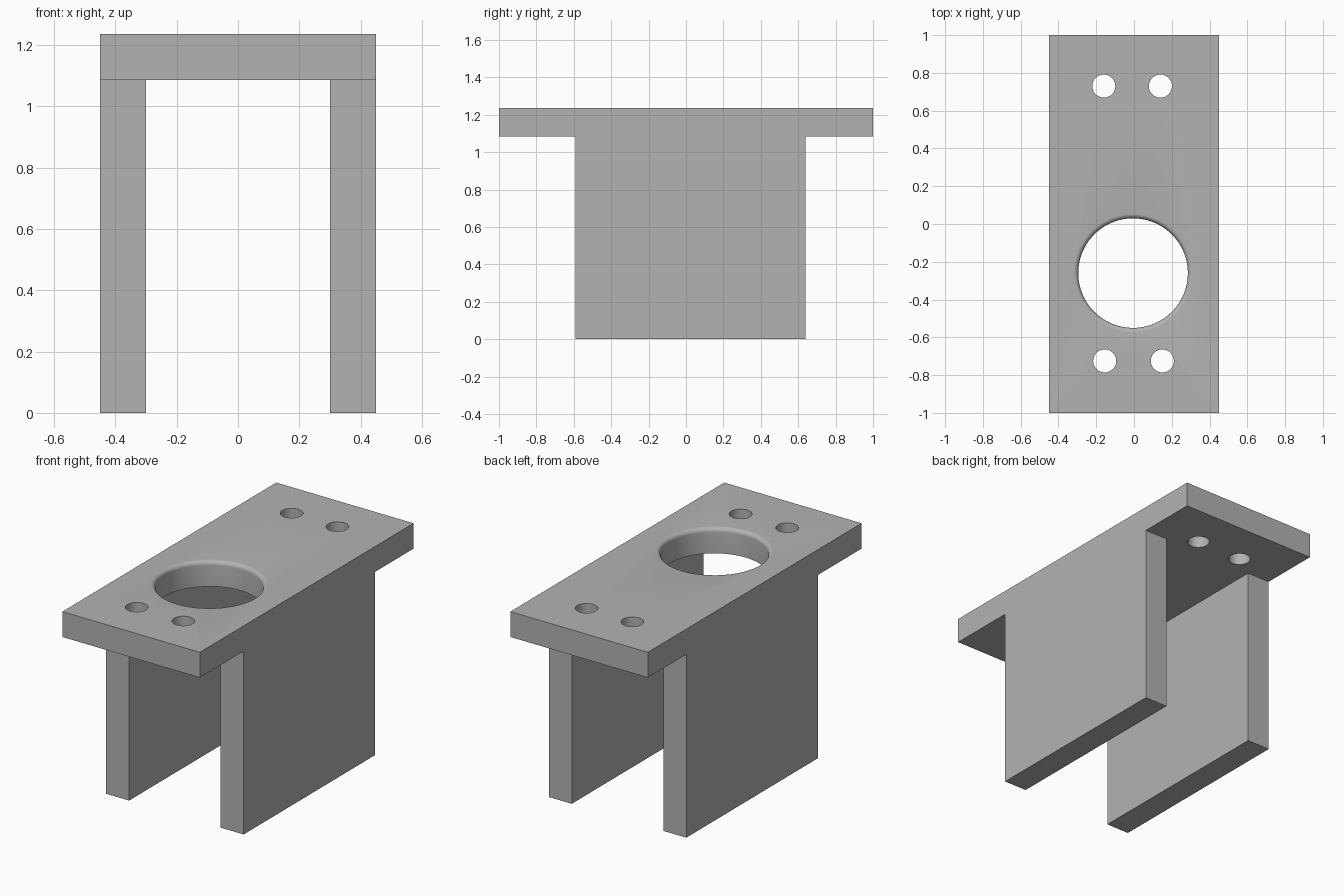
import bpy, bmesh, math

if "Cube" in bpy.data.objects:
    bpy.data.objects.remove(bpy.data.objects["Cube"])

TOP, UNDER = 1.235, 1.085

grey = bpy.data.materials.new("plain grey")
grey.diffuse_color = (0.45, 0.45, 0.45, 1)
grey.use_nodes = True
grey.node_tree.nodes["Principled BSDF"].inputs["Base Color"].default_value = grey.diffuse_color


def box(name, x, y, z):
    """Box from (min, max) ranges on each axis."""
    bpy.ops.mesh.primitive_cube_add(size=1, location=[sum(r) / 2 for r in (x, y, z)])
    ob = bpy.context.object
    ob.name = name
    ob.scale = [r[1] - r[0] for r in (x, y, z)]
    bpy.ops.object.transform_apply(location=True, scale=True)
    ob.data.materials.append(grey)
    return ob


def lathe(name, x, y, profile, steps):
    """Solid of revolution from (radius, z) points, capped at both ends."""
    bm = bmesh.new()
    rings = [[bm.verts.new((x + r * math.cos(2 * math.pi * i / steps),
                            y + r * math.sin(2 * math.pi * i / steps), z))
              for i in range(steps)] for r, z in profile]
    for low, high in zip(rings, rings[1:]):
        for i in range(steps):
            j = (i + 1) % steps
            bm.faces.new((low[i], low[j], high[j], high[i]))
    bm.faces.new(rings[0][::-1])
    bm.faces.new(rings[-1])
    mesh = bpy.data.meshes.new(name)
    bm.to_mesh(mesh)
    bm.free()
    mesh.materials.append(grey)
    ob = bpy.data.objects.new(name, mesh)
    bpy.context.collection.objects.link(ob)
    return ob


def combine(target, tool, operation):
    """Apply a boolean and remove the tool object."""
    mod = target.modifiers.new(operation, 'BOOLEAN')
    mod.operation, mod.solver, mod.object = operation, 'EXACT', tool
    bpy.context.view_layer.objects.active = target
    bpy.ops.object.modifier_apply(modifier=mod.name)
    bpy.data.objects.remove(tool)


# Top plate with the two side walls joined flush to its long edges
bracket = box("mounting_bracket", (-0.45, 0.45), (-1, 1), (UNDER, TOP))
for x in ((-0.45, -0.30), (0.30, 0.45)):
    combine(bracket, box("side_wall", x, (-0.59, 0.64), (0, UNDER)), 'UNION')

# Large bore with a rounded top rim
R, FILLET = 0.29, 0.025
rim = [(R + FILLET * (1 - math.cos(a)), TOP - FILLET * (1 - math.sin(a)))
       for a in (math.radians(15 * k) for k in range(7))]
bore = [(R, UNDER - 0.1)] + rim + [(R + FILLET, TOP + 0.1)]
combine(bracket, lathe("bore_cutter", -0.005, -0.26, bore, 96), 'DIFFERENCE')

# Four bolt holes
for x, y in ((-0.16, 0.73), (0.14, 0.73), (-0.155, -0.725), (0.15, -0.725)):
    hole = [(0.061, UNDER - 0.1), (0.061, TOP + 0.1)]
    combine(bracket, lathe("bolt_cutter", x, y, hole, 48), 'DIFFERENCE')

# Smooth the round walls, keep the corners crisp
bpy.ops.object.select_all(action='DESELECT')
bracket.select_set(True)
bpy.context.view_layer.objects.active = bracket
bpy.ops.object.shade_smooth_by_angle(angle=math.radians(30))
